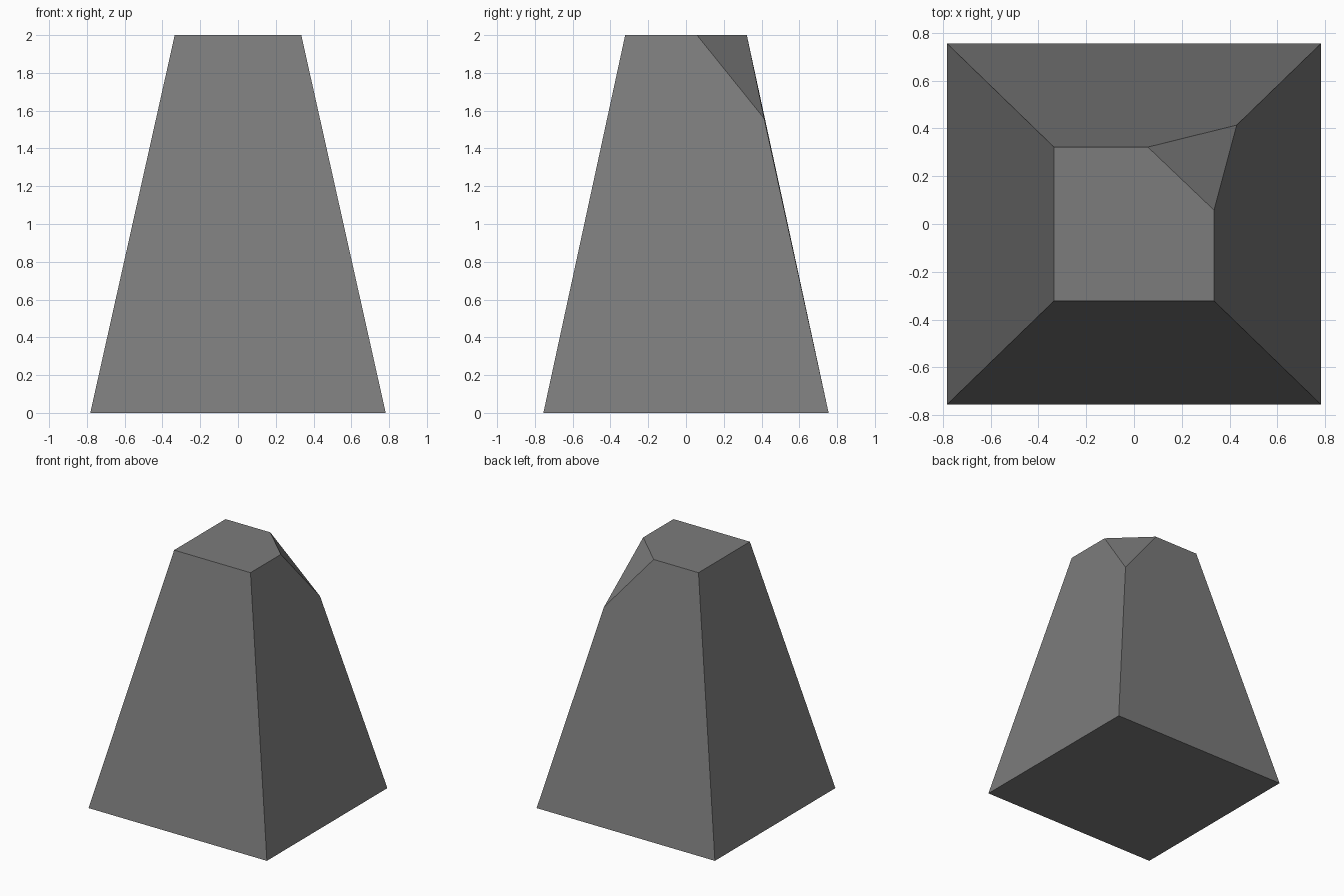
import bpy

if "Cube" in bpy.data.objects:
    bpy.data.objects.remove(bpy.data.objects["Cube"])

# Flat grey material
grey = bpy.data.materials.new("mid_grey")
grey.diffuse_color = (0.2, 0.2, 0.2, 1)
grey.use_nodes = True
grey.node_tree.nodes["Principled BSDF"].inputs["Base Color"].default_value = grey.diffuse_color


def ring(hx, hy, z):
    return [(-hx, -hy, z), (hx, -hy, z), (hx, hy, z), (-hx, hy, z)]


# Tapered block: base corners, then the top outline with its back right corner chipped
base = ring(0.782, 0.755, 0)
top = ring(0.335, 0.322, 2)
chip = [(0.335, 0.058, 2), (0.058, 0.322, 2), (0.43, 0.414, 1.558)]
verts = base + [top[0], top[1], chip[0], chip[1], top[3], chip[2]]
faces = [
    (3, 2, 1, 0),        # underside
    (4, 5, 6, 7, 8),     # top
    (0, 1, 5, 4),        # front
    (1, 2, 9, 6, 5),     # right
    (2, 3, 8, 7, 9),     # back
    (3, 0, 4, 8),        # left
    (6, 9, 7),           # chipped corner
]

mesh = bpy.data.meshes.new("tapered_block")
mesh.from_pydata(verts, [], faces)
mesh.materials.append(grey)
mesh.update()
block = bpy.data.objects.new("tapered_block", mesh)
bpy.context.collection.objects.link(block)
